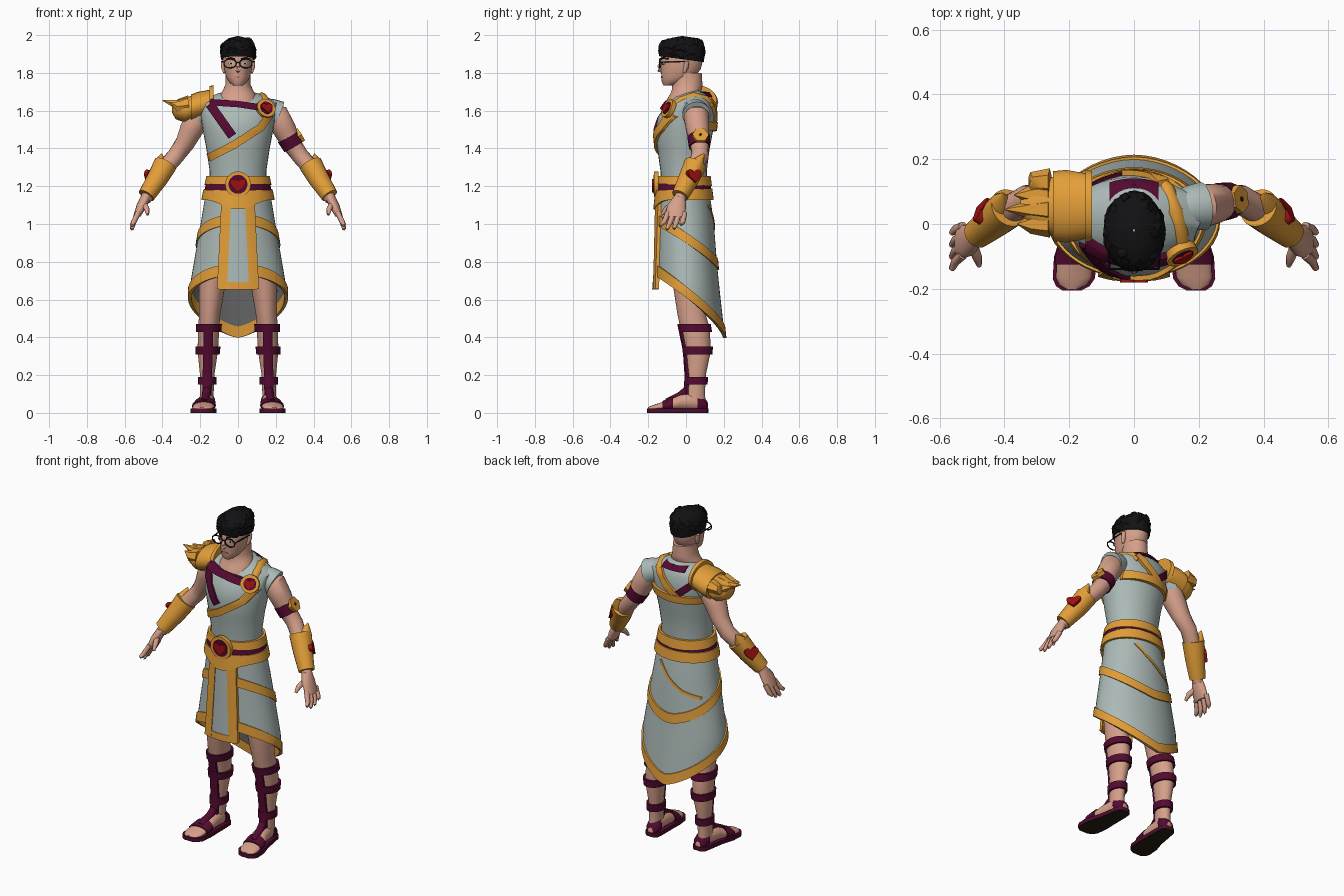
import bpy, bmesh, random
from math import sin, cos, pi, sqrt
from mathutils import Vector as V

random.seed(4)
if "Cube" in bpy.data.objects:
    bpy.data.objects.remove(bpy.data.objects["Cube"])


def material(name, *rgb):
    m = bpy.data.materials.new(name)
    m.use_nodes = True
    m.diffuse_color = (*rgb, 1)
    m.node_tree.nodes["Principled BSDF"].inputs["Base Color"].default_value = (*rgb, 1)
    return m


cloth = material("grey cloth", .41, .49, .47)
lining = material("dark lining", .14, .14, .14)
gold = material("gold", .76, .34, .04)
maroon = material("maroon leather", .088, .003, .03)
skin = material("skin", .67, .35, .255)
black = material("black", .006, .006, .007)
red = material("red gem", .34, .005, .006)
brown = material("dark sole", .02, .012, .006)
white = material("eye white", .6, .65, .6)
lip = material("lip", .45, .19, .14)


# Join rings of points into skinned surfaces, one group of rings per piece
def build(name, mat, groups, loop=False, mirror=False):
    bm = bmesh.new()
    for rings in groups:
        vs = [[bm.verts.new(p) for p in r] for r in rings]
        n = len(vs[0])
        for i in range(len(vs) if loop else len(vs) - 1):
            a, b = vs[i], vs[(i + 1) % len(vs)]
            for j in range(n):
                k = (j + 1) % n
                bm.faces.new((a[j], a[k], b[k], b[j]))
        if not loop:
            bm.faces.new(vs[0])
            bm.faces.new(vs[-1])
    bmesh.ops.recalc_face_normals(bm, faces=bm.faces)
    mesh = bpy.data.meshes.new(name)
    bm.to_mesh(mesh)
    bm.free()
    mesh.materials.append(mat)
    ob = bpy.data.objects.new(name, mesh)
    bpy.context.collection.objects.link(ob)
    if mirror:
        ob.modifiers.new("Mirror", "MIRROR")
    bpy.ops.object.select_all(action='DESELECT')
    ob.select_set(True)
    bpy.context.view_layer.objects.active = ob
    bpy.ops.object.shade_smooth_by_angle(angle=.8)


# Body tables: height, half width, front reach, back reach, optional centre x
def sect(table, z):
    t = sorted(table)
    z = min(max(z, t[0][0]), t[-1][0])
    for a, b in zip(t, t[1:]):
        if z <= b[0]:
            f = (z - a[0]) / (b[0] - a[0])
            return [p + (q - p) * f for p, q in zip(a, b)][1:] + [0]


def surf(table, a, z, off=0):
    rx, f, b, cx = sect(table, z)[:4]
    return V((cx + (rx + off) * sin(a), (b - f) / 2 - cos(a) * ((f + b) / 2 + off), z))


def stack(table, n=32):
    return [[surf(table, 2 * pi * i / n, row[0]) for i in range(n)] for row in table]


# Closed band around a body table between two heights given by angle
def wrap(table, lo, hi, off=0, thick=.01, rows=1, n=48):
    rings = []
    for i in range(n):
        a = 2 * pi * i / n
        l, h = [f(a) if callable(f) else f for f in (lo, hi)]
        zs = [l + (h - l) * j / rows for j in range(rows + 1)]
        rings.append([surf(table, a, z, off + thick) for z in zs]
                     + [surf(table, a, z, off) for z in reversed(zs)])
    return rings


# Ribbon lying on the front (side -1) or back (side 1) of a body table
def strap(table, path, w, side=-1, off=0, thick=.012):
    pts = []
    for p, q in zip(path, path[1:]):
        pts += [V(p).lerp(V(q), i / 8) for i in range(8)]
    pts.append(V(path[-1]))

    def place(p, o):
        rx, f, b, cx = sect(table, p.y)[:4]
        u = min(abs(p.x - cx) / rx, .98)
        return V((p.x, (b - f) / 2 + side * ((f + b) / 2 * sqrt(1 - u * u) + o), p.y))
    rings = []
    for i, p in enumerate(pts):
        d = (pts[min(i + 1, len(pts) - 1)] - pts[max(i - 1, 0)]).normalized()
        across = [p + V((-d.y, d.x)) * w * (k / 4 - .5) for k in range(5)]
        rings.append([place(q, off + thick) for q in across]
                     + [place(q, off - .008) for q in reversed(across)])
    return rings


def tube(pts, n=14):
    rings = []
    for i, p in enumerate(pts):
        d = V(pts[min(i + 1, len(pts) - 1)][:3]) - V(pts[max(i - 1, 0)][:3])
        q = d.to_track_quat('Z', 'Y')
        rings.append([V(p[:3]) + q @ V((cos(t), sin(t), 0)) * p[3]
                      for t in (2 * pi * k / n for k in range(n))])
    return rings


# Flat outlines set on a surface
def plate(outline, centre, normal, depth):
    n = V(normal).normalized()
    up = (V((0, 0, 1)) - n * n.z).normalized()
    right = up.cross(n)
    return [[V(centre) + right * x + up * y + n * d for x, y in outline] for d in (-.01, depth)]


def disc(r, n=28, squash=1):
    return [(r * cos(2 * pi * i / n), r * squash * sin(2 * pi * i / n)) for i in range(n)]


def heart(s):
    ts = [2 * pi * i / 28 for i in range(28)]
    return [(s * sin(t) ** 3, s * (.81 * cos(t) - .31 * cos(2 * t) - .12 * cos(3 * t))) for t in ts]


# Torso, neck and head
TORSO = [(1.12, .155, .135, .115), (1.28, .15, .135, .11), (1.4, .168, .152, .125),
         (1.5, .187, .162, .145), (1.57, .197, .148, .152), (1.64, .207, .1, .145),
         (1.67, .16, .072, .13), (1.69, .11, .04, .118), (1.705, .06, .02, .105)]
HEAD = [(1.733, .025, .118, -.06), (1.75, .045, .128, -.01), (1.78, .064, .13, .05),
        (1.82, .073, .133, .078), (1.86, .079, .135, .088), (1.91, .08, .13, .086),
        (1.94, .06, .1, .07), (1.96, .03, .06, .03)]
HAIR = [(1.84, .08, .131, .088), (1.9, .089, .138, .094), (1.94, .086, .14, .094),
        (1.965, .07, .12, .085), (1.985, .042, .075, .06), (1.994, .003, .024, -.016)]
build("tunic_top", cloth, [stack(TORSO)])
build("shoulder_caps", cloth, [tube([(.13, .045, 1.61, .055), (.17, .05, 1.597, .068), (.212, .055, 1.578, .075)], 20)], mirror=True)
build("neck", skin, [stack([(1.64, .1, .108, .06), (1.665, .098, .098, .06), (1.69, .09, .082, .07),
                            (1.712, .078, .075, .085), (1.74, .066, .073, .087), (1.8, .065, .072, .083)])])
build("head", skin, [stack(HEAD)])
build("nose", skin, [tube([(0, -.128, 1.86, .008), (0, -.142, 1.83, .011), (0, -.142, 1.815, .013), (0, -.13, 1.806, .006)])])
build("ears", skin, [tube([(.07, -.01, 1.8, .008), (.076, .0, 1.83, .014), (.078, .004, 1.86, .013), (.076, .005, 1.872, .004)])], mirror=True)
build("mouth", lip, [plate(disc(.02, squash=.22), (0, -.13, 1.778), (0, -1, 0), .002)])
build("eyes", white, [plate(disc(.014, squash=.5), (.036, -.122, 1.85), (.3, -1, 0), .004)], mirror=True)
build("pupils", black, [plate(disc(.005), (.036, -.123, 1.85), (.3, -1, 0), .006)], mirror=True)
build("eyebrows", black, [strap(HEAD, [(.015, 1.874), (.04, 1.88), (.062, 1.873)], .008, thick=.005)], mirror=True)

# Hair cap with loose tufts
tufts = []
for i in range(60):
    a, z = random.uniform(0, 2 * pi), random.uniform(1.9, 1.968)
    p = surf(HAIR, a, z, -.014)
    tip = surf(HAIR, a + random.uniform(-.35, .35), z + random.uniform(-.025, .018), .007)
    tufts.append(tube([(*p, .022), (*p.lerp(tip, .6), .016), (*tip, .002)], 6))
build("hair", black, [wrap(HAIR, lambda a: 1.873 + .015 * cos(a), 1.994, rows=12, thick=.005)], loop=True)
build("hair_tufts", black, tufts)

# Glasses
rim = [(.042 + x, -.139, 1.85 + y, .0037) for x, y in disc(.033, 24, .72)]
build("glasses", black, [tube(rim + rim[:1], 6), tube([(.076, -.137, 1.857, .0035), (.084, .0, 1.86, .0035)], 6),
                         tube([(0, -.142, 1.856, .0035), (.012, -.14, 1.855, .0035)], 6)], mirror=True)

# Arms and hands
build("arms", skin, [tube([(.16, .05, 1.595, .045), (.205, .055, 1.572, .068), (.247, .062, 1.5, .062),
                           (.28, .07, 1.43, .052), (.33, .075, 1.36, .046), (.4, .035, 1.28, .045),
                           (.49, -.035, 1.13, .03)], 20)], mirror=True)
hand = [stack([(1.15, .028, .062, -.005, .485), (1.1, .029, .1, .0, .508), (1.04, .02, .108, -.004, .535)], 16)]
for i in range(4):
    y, t = -.095 + .029 * i, -.138 + .037 * i
    z = .965 + .02 * abs(i - 1.4)
    hand.append(tube([(.528, y, 1.06, .015), (.552, (y + t) / 2, 1.01, .014), (.562, t, z, .01), (.562, t, z - .008, .004)], 8))
hand.append(tube([(.5, -.06, 1.11, .016), (.483, -.105, 1.08, .015), (.478, -.128, 1.05, .008)], 8))
build("hands", skin, hand, mirror=True)

# Bracers with a pointed elbow guard and a heart
build("bracers", gold, [tube([(.385, .05, 1.315, .062), (.43, .012, 1.235, .055), (.485, -.032, 1.15, .045)], 20),
                        tube([(.425, .035, 1.27, .045), (.41, .065, 1.325, .035), (.405, .095, 1.372, .003)])], mirror=True)
build("bracer_hearts", red, [plate(heart(.042), (.467, .041, 1.258), (.8, .5, .25), .012)], mirror=True)
build("arm_strap", maroon, [tube([(.263, .067, 1.462, .06), (.294, .072, 1.41, .057)], 20)])
build("arm_badge", gold, [plate(disc(.044, 6), (.322, .076, 1.468), (.8, .1, .5), .012)])
build("arm_badge_stud", brown, [plate(disc(.008, 8), (.333, .077, 1.474), (.8, .1, .5), .002)])

# Chest straps and brooch
build("chest_straps", maroon, [strap(TORSO, [(-.15, 1.645), (0, 1.635), (.15, 1.612)], .034, off=.008),
                               strap(TORSO, [(-.15, 1.635), (-.03, 1.465)], .048),
                               strap(TORSO, [(-.15, 1.63), (-.02, 1.52)], .04, 1),
                               strap(TORSO, [(-.075, 1.685), (.075, 1.685)], .026, 1)])
build("gold_sash", gold, [strap(TORSO, [(.17, 1.58), (.12, 1.51), (-.02, 1.42), (-.158, 1.35)], .042, off=.004),
                          strap(TORSO, [(.09, 1.66), (.04, 1.6), (-.05, 1.52)], .042, 1, .004),
                          strap(TORSO, [(.16, 1.52), (-.17, 1.51)], .045, 1, .008),
                          tube([(.148, -.07, 1.615, .026), (.142, -.02, 1.652, .026), (.125, .04, 1.672, .026),
                                (.1, .105, 1.655, .026), (.08, .135, 1.625, .018)], 8)])
face = (.42, -.85, .4)
build("brooch", gold, [plate(disc(.052), (.145, -.09, 1.61), face, .014)])
build("brooch_inlay", maroon, [plate(disc(.035), (.15, -.1, 1.614), face, .005)])
build("brooch_gem", red, [plate(heart(.032), (.152, -.103, 1.615), face, .009)])

# Shoulder guard: overlapping shells with jagged points at the outer end
def shell(rows, n=24):
    return [[V((x, .055 + r * sin(2 * pi * i / n), (lo + hi) / 2 + (hi - lo) / 2 * cos(2 * pi * i / n)))
             for i in range(n)] for x, r, lo, hi in rows]


guard = [shell([(-.13, .108, 1.575, 1.735), (-.15, .114, 1.565, 1.73)]),
         shell([(-.14, .1, 1.575, 1.712), (-.21, .112, 1.553, 1.7), (-.25, .108, 1.542, 1.685)]),
         shell([(-.22, .09, 1.56, 1.685), (-.28, .09, 1.537, 1.67), (-.33, .058, 1.555, 1.655), (-.35, .025, 1.59, 1.645)])]
for y, z, tip in ((0, 1.63, -.36), (.045, 1.64, -.4), (.09, 1.635, -.37), (.13, 1.645, -.32)):
    guard.append(tube([(-.26, y, z, .042), (-.32, y, z - .008, .03), (tip, y, z + .014, .002)], 6))
build("shoulder_guard", gold, guard)

# Belt and buckle
BELT = [(1.07, .19, .16, .14), (1.15, .176, .152, .13), (1.26, .152, .14, .116)]
build("belt_gold", gold, [wrap(BELT, lambda a: 1.207 + .006 * cos(a), 1.255, thick=.014),
                          wrap(BELT, lambda a: 1.128 - .05 * max(0, cos(a)) ** 6,
                               lambda a: 1.183 - .005 * cos(a), thick=.014, rows=3)], loop=True)
build("belt_leather", maroon, [wrap(BELT, 1.17, 1.22, thick=.008)], loop=True)
build("buckle", gold, [plate(disc(.068), (0, -.156, 1.21), (0, -1, 0), .014)])
build("buckle_inlay", maroon, [plate(disc(.05), (0, -.161, 1.21), (0, -1, 0), .011)])
build("buckle_heart", red, [plate(heart(.043), (0, -.166, 1.21), (0, -1, 0), .015)])

# Skirt: long at the back, open at the front, with gold bands
SKIRT = [(1.18, .165, .145, .12), (1, .195, .15, .145), (.8, .23, .155, .16), (.65, .255, .16, .175), (.4, .248, .17, .203)]


def hem(a):
    return .397 + .333 * ((1 + cos(a)) / 2) ** .68


def sweep(a):
    return .785 + .24 * ((1 + cos(a)) / 2) ** .75


build("skirt", cloth, [wrap(SKIRT, hem, 1.16, thick=.003, rows=10)], loop=True)
build("skirt_lining", lining, [wrap(SKIRT, hem, 1.15, off=-.004, thick=.003, rows=10)], loop=True)
build("skirt_bands", gold, [wrap(SKIRT, hem, lambda a: hem(a) + .06, off=-.007, thick=.018, rows=3),
                            wrap(SKIRT, lambda a: sweep(a) - .028, lambda a: sweep(a) + .028, thick=.011, rows=2)], loop=True)
build("skirt_fold_trim", gold, [strap(SKIRT, [(.09, 1.1), (.02, 1.02), (-.07, .955), (-.17, .92)], .016, 1, thick=.008)])
build("front_panel", cloth, [strap(SKIRT, [(0, 1.14), (0, .67)], .15, off=.004)])
build("front_panel_trim", gold, [strap(SKIRT, [(s * .062, 1.13), (s * .085, .655)], .052, off=.008) for s in (1, -1)]
      + [strap(SKIRT, [(-.1, .672), (.1, .672)], .04, off=.007)])

# Legs with strapped sandals
LEG = [(.85, .085, .09, .1, .115), (.65, .068, .065, .11, .14), (.52, .056, .045, .105, .15),
       (.45, .056, .03, .125, .155), (.33, .054, .005, .132, .16), (.2, .038, -.004, .105, .163),
       (.1, .036, .0, .1, .165), (.05, .036, .01, .105, .165)]
build("legs", skin, [stack(LEG)], mirror=True)
build("leg_straps", maroon, [wrap(LEG, z - .021, z + .021, thick=.012) for z in (.45, .33, .17)], loop=True, mirror=True)
build("shin_straps", maroon, [strap(LEG, [(.156, .46), (.16, .3), (.165, .08)], .05)], mirror=True)

# Feet: position along the foot, half width, height, centre x
FOOT = [(-.202, .018, .03, .192), (-.188, .042, .036, .189), (-.165, .055, .045, .186), (-.1, .057, .065, .18),
        (-.03, .045, .1, .17), (.05, .038, .11, .163), (.1, .032, .07, .16), (.116, .014, .05, .16)]


def foot(ys, grow=0):
    rings = []
    for y in ys:
        r, top, cx = sect(FOOT, y)[:3]
        mid, h = (top + .012) / 2, (top - .012) / 2
        rings.append([V((cx + (r + grow) * sin(t), y, mid + (h + grow) * cos(t)))
                      for t in (2 * pi * k / 20 for k in range(20))])
    return rings


def sole(lo, hi):
    rows = [(y * 1.02, r + .01, cx) for y, r, top, cx in FOOT]
    edge = [(cx + r, y) for y, r, cx in rows] + [(cx - r, y) for y, r, cx in reversed(rows)]
    return [[V((x, y, z)) for x, y in edge] for z in (lo, hi)]


build("feet", skin, [foot([row[0] for row in FOOT])], mirror=True)
build("sandal_straps", maroon, [foot([-.125, -.1, -.07], .006), foot([.06, .1, .114], .006),
                                tube([(.165, .005, .12, .022), (.169, -.03, .09, .023), (.178, -.1, .055, .022)], 10)], mirror=True)
build("sandal_soles", maroon, [sole(.006, .024)], mirror=True)
build("sole_bottoms", brown, [sole(0, .006)], mirror=True)
